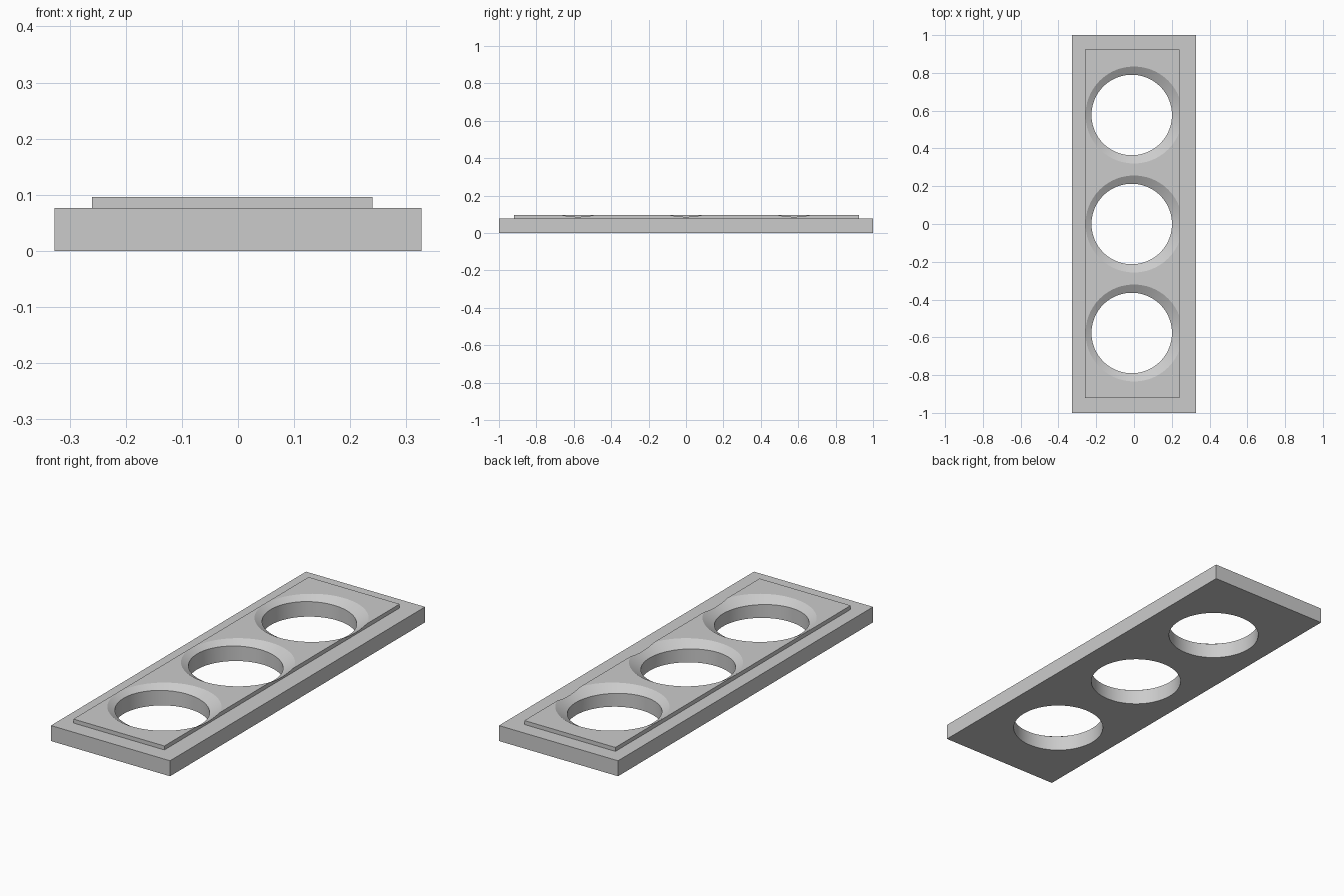
import bpy
import bmesh
from math import radians
from mathutils import Matrix

TOP = 0.0964          # top of the raised panel
BASE_TOP = 0.0768     # top of the base slab
SLOPE = 0.6           # depth per radius of the countersinks
RIM = 0.2566          # countersink radius at panel height

old = bpy.data.objects.get("Cube")
if old:
    bpy.data.objects.remove(old, do_unlink=True)

grey = bpy.data.materials.new("plain grey")
grey.use_nodes = True
colour = (0.6, 0.6, 0.6, 1)
grey.diffuse_color = colour
grey.node_tree.nodes["Principled BSDF"].inputs["Base Color"].default_value = colour


def finish(name, bm):
    mesh = bpy.data.meshes.new(name)
    bm.to_mesh(mesh)
    bm.free()
    mesh.materials.append(grey)
    obj = bpy.data.objects.new(name, mesh)
    bpy.context.collection.objects.link(obj)
    return obj


def box(name, x, y, z):
    bm = bmesh.new()
    bmesh.ops.create_cube(bm, size=1)
    for v in bm.verts:
        v.co = [r[0] if c < 0 else r[1] for c, r in zip(v.co, (x, y, z))]
    return finish(name, bm)


def cone(name, x, y, r_low, r_high, z_low, z_high):
    bm = bmesh.new()
    bmesh.ops.create_cone(
        bm, cap_ends=True, segments=96, radius1=r_low, radius2=r_high,
        depth=z_high - z_low,
        matrix=Matrix.Translation((x, y, (z_low + z_high) / 2)))
    return finish(name, bm)


def combine(target, tool, operation):
    """Apply a boolean and discard the tool."""
    tool.hide_render = True
    mod = target.modifiers.new(operation, "BOOLEAN")
    mod.operation = operation
    mod.solver = "EXACT"
    mod.object = tool
    bpy.context.view_layer.objects.active = target
    bpy.ops.object.modifier_apply(modifier=mod.name)
    bpy.data.objects.remove(tool, do_unlink=True)


# Base slab with the slightly offset raised panel
frame = box("three_hole_plate", (-0.327, 0.327), (-1, 1), (0, BASE_TOP))
panel = box("raised_panel", (-0.26, 0.24), (-0.92, 0.925), (0.03, TOP))
combine(frame, panel, "UNION")

# Countersinks centred on the slab, through holes a little to one side
low, high = TOP - 0.06, TOP + 0.03
for y in (-0.577, 0, 0.577):
    sink = cone("countersink_cutter", 0, y, RIM + (low - TOP) / SLOPE,
                RIM + (high - TOP) / SLOPE, low, high)
    combine(frame, sink, "DIFFERENCE")
    hole = cone("hole_cutter", -0.012, y, 0.213, 0.213, -0.1, 0.2)
    combine(frame, hole, "DIFFERENCE")

# Smooth round walls, crisp edges
bpy.ops.object.select_all(action="DESELECT")
frame.select_set(True)
bpy.context.view_layer.objects.active = frame
bpy.ops.object.shade_smooth_by_angle(angle=radians(20))
